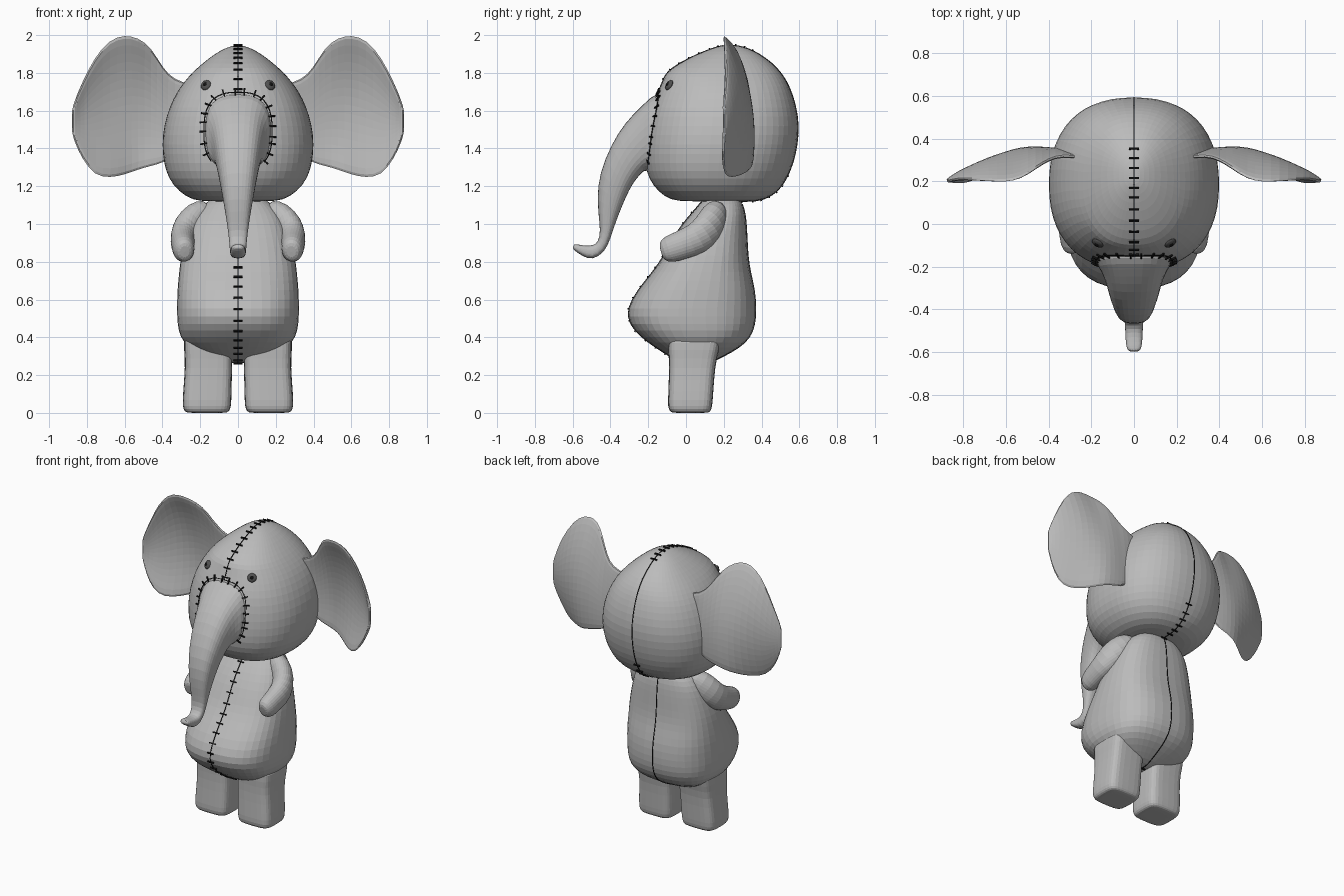
import bpy, bmesh, math
from mathutils import Vector, Matrix
from mathutils.bvhtree import BVHTree

if "Cube" in bpy.data.objects:
    bpy.data.objects.remove(bpy.data.objects["Cube"])


def material(name, r, g, b):
    m = bpy.data.materials.new(name)
    m.diffuse_color = (r, g, b, 1)
    m.use_nodes = True
    m.node_tree.nodes["Principled BSDF"].inputs["Base Color"].default_value = m.diffuse_color
    return m


GREY = material("grey_fabric", 0.5, 0.5, 0.5)
BLACK = material("black_thread", 0.006, 0.006, 0.006)
DARK = material("dark_grey_eye", 0.08, 0.08, 0.08)


def finish(name, bm, mat, mirror=False, subdiv=0, thick=0):
    bmesh.ops.recalc_face_normals(bm, faces=bm.faces)
    me = bpy.data.meshes.new(name)
    bm.to_mesh(me)
    bm.free()
    me.materials.append(mat)
    ob = bpy.data.objects.new(name, me)
    bpy.context.collection.objects.link(ob)
    if thick:
        s = ob.modifiers.new("thickness", 'SOLIDIFY')
        s.thickness, s.offset = thick, 0
    if subdiv:
        s = ob.modifiers.new("smooth", 'SUBSURF')
        s.levels = s.render_levels = subdiv
    if mirror:
        ob.modifiers.new("mirror", 'MIRROR').use_clip = False
    return ob


def power(v, n):
    return math.copysign(abs(v) ** (2 / n), v)


def loft(name, rings, n=2.4, sides=24, mirror=False, subdiv=1):
    """Skin superellipse rings given as (centre, half axis u, half axis v)."""
    bm = bmesh.new()
    loops = []
    for c, u, v in rings:
        ts = [2 * math.pi * (i + 0.5) / sides for i in range(sides)]
        loops.append([bm.verts.new(c + u * power(math.cos(t), n) + v * power(math.sin(t), n)) for t in ts])
    for a, b in zip(loops, loops[1:]):
        for i in range(sides):
            j = (i + 1) % sides
            bm.faces.new((a[i], a[j], b[j], b[i]))
    # end caps: inset ring plus centre fan
    for loop in (loops[0], loops[-1]):
        mid = sum((v.co for v in loop), Vector()) / sides
        hub = bm.verts.new(mid)
        for i in range(sides):
            bm.faces.new((loop[i], loop[(i + 1) % sides], hub))
    return finish(name, bm, GREY, mirror, subdiv)


def ring(y0, z0, y1, z1, hw, x=0):
    """Ring spanning two side-view points, with half width hw."""
    a, b = Vector((x, y0, z0)), Vector((x, y1, z1))
    return (a + b) / 2, Vector((hw, 0, 0)), (b - a) / 2


def level(z, hw, y0, y1, x=0):
    return ring(y0, z, y1, z, hw, x)


# head
head = loft("head", [level(*r) for r in [
    (1.12, 0.16, 0.0, 0.34), (1.125, 0.24, -0.08, 0.41), (1.17, 0.315, -0.15, 0.49),
    (1.24, 0.37, -0.20, 0.535), (1.32, 0.395, -0.222, 0.57), (1.42, 0.405, -0.22, 0.592),
    (1.52, 0.395, -0.208, 0.6), (1.62, 0.365, -0.185, 0.585), (1.70, 0.325, -0.15, 0.56),
    (1.755, 0.285, -0.125, 0.535), (1.80, 0.245, -0.11, 0.505), (1.85, 0.19, -0.04, 0.46),
    (1.90, 0.125, 0.06, 0.39), (1.93, 0.07, 0.14, 0.33), (1.945, 0.025, 0.19, 0.27)]],
    n=2.35, sides=28)

# trunk
trunk = loft("trunk", [ring(*r) for r in [
    (-0.08, 1.70, -0.12, 1.28, 0.185), (-0.165, 1.695, -0.21, 1.28, 0.18),
    (-0.21, 1.65, -0.23, 1.275, 0.157), (-0.28, 1.585, -0.24, 1.26, 0.138),
    (-0.36, 1.49, -0.265, 1.235, 0.122), (-0.435, 1.34, -0.30, 1.18, 0.103),
    (-0.472, 1.20, -0.335, 1.10, 0.083), (-0.466, 1.06, -0.372, 1.01, 0.064),
    (-0.452, 0.96, -0.40, 0.92, 0.05), (-0.465, 0.907, -0.43, 0.85, 0.045),
    (-0.488, 0.887, -0.497, 0.806, 0.042), (-0.53, 0.884, -0.553, 0.832, 0.04),
    (-0.575, 0.893, -0.592, 0.86, 0.036), (-0.592, 0.893, -0.6, 0.873, 0.022)]],
    n=2.7, sides=16)

# body
body = loft("body", [level(*r) for r in [
    (0.265, 0.10, -0.02, 0.13), (0.30, 0.19, -0.09, 0.20), (0.345, 0.265, -0.16, 0.285),
    (0.40, 0.31, -0.24, 0.345), (0.47, 0.325, -0.305, 0.37), (0.55, 0.327, -0.318, 0.375),
    (0.65, 0.325, -0.26, 0.368), (0.75, 0.315, -0.175, 0.342), (0.83, 0.305, -0.12, 0.33),
    (0.93, 0.28, -0.07, 0.325), (1.02, 0.25, -0.005, 0.32), (1.08, 0.21, 0.05, 0.31),
    (1.13, 0.15, 0.09, 0.29), (1.15, 0.10, 0.12, 0.26)]], n=2.6, sides=20)

# legs
loft("legs", [level(*r) for r in [
    (0.0, 0.10, -0.07, 0.115, 0.165), (0.006, 0.118, -0.085, 0.13, 0.165),
    (0.03, 0.13, -0.098, 0.14, 0.165), (0.10, 0.13, -0.095, 0.145, 0.163),
    (0.25, 0.125, -0.09, 0.155, 0.155), (0.33, 0.13, -0.095, 0.175, 0.157),
    (0.42, 0.13, -0.10, 0.20, 0.16)]], n=4.5, sides=16, mirror=True)

# arms: tube bent at the elbow
path = [((0.15, 0.17, 1.07), 0.06), ((0.215, 0.15, 1.04), 0.075), ((0.272, 0.115, 0.975), 0.077),
        ((0.293, 0.06, 0.92), 0.075), ((0.292, -0.02, 0.89), 0.066),
        ((0.287, -0.095, 0.863), 0.064), ((0.282, -0.13, 0.853), 0.042)]
pts = [Vector(p) for p, r in path]
rings = []
for i, (p, r) in enumerate(path):
    t = (pts[min(i + 1, len(pts) - 1)] - pts[max(i - 1, 0)]).normalized()
    u = t.cross(Vector((0, 0, 1))).normalized()
    rings.append((pts[i], u * r * 0.95, u.cross(t) * r * 1.18))
loft("arms", rings, n=2.1, sides=14, mirror=True)

# ears: dished sheet from columns (x, z low, z high, y low, y middle, y high)
cols = [(0.24, 1.45, 1.74, 0.32, 0.32, 0.31), (0.34, 1.36, 1.765, 0.34, 0.345, 0.32),
        (0.40, 1.32, 1.83, 0.345, 0.345, 0.30), (0.46, 1.305, 1.94, 0.345, 0.345, 0.26),
        (0.53, 1.285, 1.99, 0.34, 0.335, 0.21), (0.60, 1.258, 2.005, 0.30, 0.325, 0.195),
        (0.68, 1.24, 1.98, 0.24, 0.305, 0.2), (0.76, 1.255, 1.885, 0.2, 0.27, 0.205),
        (0.82, 1.335, 1.76, 0.19, 0.24, 0.21), (0.862, 1.43, 1.655, 0.2, 0.212, 0.2),
        (0.877, 1.49, 1.60, 0.2, 0.2, 0.2)]
bm = bmesh.new()
grid = []
for x, z0, z1, y0, ym, y1 in cols:
    col = []
    for k in range(9):
        s = k / 4 - 1
        y = y0 * s * (s - 1) / 2 + ym * (1 - s * s) + y1 * s * (s + 1) / 2
        col.append(bm.verts.new((x, y, z0 + (z1 - z0) * (s + 1) / 2)))
    grid.append(col)
for a, b in zip(grid, grid[1:]):
    for k in range(8):
        bm.faces.new((a[k], b[k], b[k + 1], a[k + 1]))
finish("ears", bm, GREY, mirror=True, subdiv=1, thick=0.02)

# surface lookup for eyes and seams
deps = bpy.context.evaluated_depsgraph_get()
deps.update()
tree = {o.name: BVHTree.FromObject(o, deps) for o in (head, trunk, body)}


def from_front(x, z, names):
    hits = [tree[n].ray_cast(Vector((x, -2, z)), Vector((0, 1, 0))) for n in names]
    hit = min((h for h in hits if h[0]), key=lambda h: h[0].y)
    return hit[0], (hit[1] if hit[1].y < 0 else -hit[1])


# eyes: dark button with black pupil
p, nrm = from_front(0.17, 1.735, ["head"])
turn = nrm.to_track_quat('Z', 'Y').to_matrix().to_4x4()
for name, r, depth, mat in (("eye_button", 0.029, 0.014, DARK), ("eye_pupil", 0.016, 0.018, BLACK)):
    bm = bmesh.new()
    bmesh.ops.create_uvsphere(bm, u_segments=20, v_segments=10, radius=1,
                              matrix=Matrix.Translation(p) @ turn @ Matrix.Diagonal((r, r, depth, 1)))
    finish(name, bm, mat, mirror=True)


def seam(name, hits, spacing):
    """Thin thread line with cross stitches; hits are (point, normal, stitched)."""
    bm = bmesh.new()

    def box(c, t, n, size):
        side = t.cross(n).normalized()
        up = side.cross(t).normalized()
        rot = Matrix((t, side, up)).transposed().to_4x4()
        bmesh.ops.create_cube(bm, size=1, matrix=Matrix.Translation(c) @ rot @ Matrix.Diagonal((*size, 1)))

    run = spacing
    for (a, na, st), (b, nb, _) in zip(hits, hits[1:]):
        d = b - a
        if d.length < 1e-5:
            continue
        t = d.normalized()
        box((a + b) / 2, t, na, (d.length, 0.005, 0.006))
        run += d.length
        if st and run >= spacing:
            run = 0
            box(a + na * 0.003, t, na, (0.008, 0.046, 0.01))
    finish(name, bm, BLACK)


def centre_seam(name, part, cy, cz, start, end, stitched, spacing):
    hits = []
    for a in range(start, end + 1, 2):
        d = Vector((0, math.cos(math.radians(a)), math.sin(math.radians(a))))
        p, n, _, _ = tree[part].ray_cast(Vector((0, cy, cz)), d)
        if p:
            n = Vector((0, n.y, n.z)).normalized()
            hits.append((p, n if n.dot(d) > 0 else -n, stitched(a)))
    seam(name, hits, spacing)


# head and body seams
centre_seam("head_seam", "head", 0.2, 1.5, -76, 150, lambda a: a > 68 or a < -32, 0.045)
centre_seam("body_seam", "body", 0.05, 0.55, 86, 426, lambda a: a < 285, 0.06)

# seam around the trunk base
hits = []
for a in range(-44, 225, 4):
    t = math.radians(a)
    p, n = from_front(0.18 * power(math.cos(t), 2.7), 1.49 + 0.207 * power(math.sin(t), 2.7), ["head", "trunk"])
    hits.append((p, n, True))
seam("trunk_seam", hits, 0.045)
